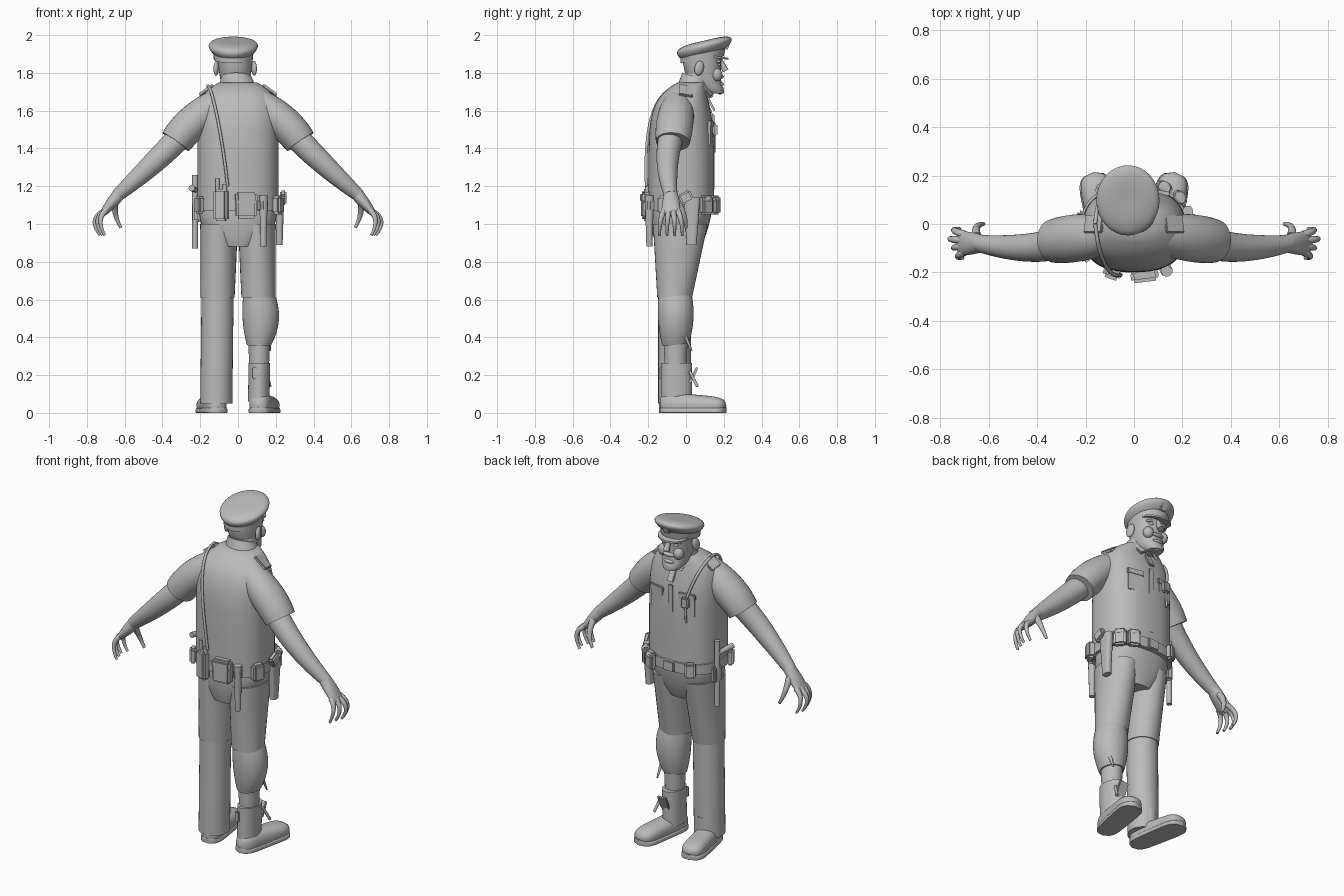
import bpy, bmesh, math
from mathutils import Vector, Euler

cube = bpy.data.objects.get("Cube")
if cube:
    bpy.data.objects.remove(cube, do_unlink=True)

grey = bpy.data.materials.new("plain grey")
grey.use_nodes = True
grey.diffuse_color = (.5, .5, .5, 1)
grey.node_tree.nodes["Principled BSDF"].inputs["Base Color"].default_value = grey.diffuse_color
SIDE, FORE, UP = Vector((1, 0, 0)), Vector((0, 1, 0)), Vector((0, 0, 1))


def finish(name, bm, sharp=40):
    bmesh.ops.recalc_face_normals(bm, faces=bm.faces)
    mesh = bpy.data.meshes.new(name)
    bm.to_mesh(mesh)
    bm.free()
    mesh.materials.append(grey)
    mesh.polygons.foreach_set("use_smooth", [True] * len(mesh.polygons))
    mesh.set_sharp_from_angle(angle=math.radians(sharp))
    obj = bpy.data.objects.new(name, mesh)
    bpy.context.collection.objects.link(obj)
    return obj


def curve(*points):
    """Smooth function of t steered by the control points."""
    def at(t):
        row = [Vector(p) for p in points]
        while len(row) > 1:
            row = [a.lerp(b, t) for a, b in zip(row, row[1:])]
        return row[0]
    return at


def oval(angle, power):
    """Point on a unit oval, squarer for a higher power."""
    c, s = math.cos(angle), math.sin(angle)
    return math.copysign(abs(c) ** (2 / power), c), math.copysign(abs(s) ** (2 / power), s)


def sweep(name, path, size, ref=SIDE, axis=None, s=1, power=2, tilt=0, floor=None, steps=16, sides=32):
    """Skin along a path; size gives the radius along ref and across it."""
    bm = bmesh.new()
    loops = []
    for i in range(steps + 1):
        t = i / steps
        mid = Vector(path(t))
        along = axis or (Vector(path(t + .01)) - Vector(path(t - .01))).normalized()
        u = (ref - along * ref.dot(along)).normalized()
        v = along.cross(u)
        wide, deep = size(t)
        loop = []
        for k in range(sides):
            c, d = oval(math.tau * k / sides, power)
            p = mid + u * c * wide + v * d * deep
            p.z += tilt * (p.y - mid.y)
            p.z = p.z if floor is None else max(p.z, floor)
            p.x *= s
            loop.append(bm.verts.new(p))
        loops.append(loop)
    for low, high in zip(loops, loops[1:]):
        for k in range(sides):
            j = (k + 1) % sides
            bm.faces.new((low[k], low[j], high[j], high[k]))
    bm.faces.new(loops[0])
    bm.faces.new(loops[-1])
    return finish(name, bm)


def rod(name, path, radius, tip=None, ref=FORE, s=1):
    return sweep(name, path, curve((radius, radius), (tip or radius, tip or radius)), ref, s=s, sides=10)


def place(obj, at, turn, s):
    x, y, z = at
    pitch, roll, yaw = (math.radians(a) for a in turn)
    obj.location = (s * x, y, z)
    obj.rotation_euler = Euler((pitch, s * roll, s * yaw))
    return obj


def box(name, at, size, turn=(0, 0, 0), s=1):
    bm = bmesh.new()
    bmesh.ops.create_cube(bm, size=1)
    bmesh.ops.scale(bm, vec=size, verts=bm.verts)
    bmesh.ops.bevel(bm, geom=bm.edges[:], offset=min(size) / 4, segments=2, affect='EDGES')
    return place(finish(name, bm), at, turn, s)


def ball(name, at, size, turn=(0, 0, 0), s=1):
    bm = bmesh.new()
    bmesh.ops.create_uvsphere(bm, u_segments=16, v_segments=10, radius=1)
    bmesh.ops.scale(bm, vec=size, verts=bm.verts)
    return place(finish(name, bm, 80), at, turn, s)


def pair(build, name, *args, **options):
    for side, s in (("left", 1), ("right", -1)):
        build(side + "_" + name, *args, s=s, **options)


# Shirt, hips and belt
def shirt_size(t):
    return .215 - .115 * t ** 12, .174 - .1 * t ** 6


sweep("shirt", lambda t: (0, -.025 + .055 * t ** 12, 1.08 + .67 * t), shirt_size,
      axis=UP, power=2.5, steps=32, sides=48)
sweep("hips", curve((0, -.04, .88), (0, -.02, 1.1)), curve((.1, .12), (.23, .16), (.2, .16)),
      axis=UP, power=2.4)
BELT = Vector((.22, .18))
sweep("belt", curve((0, -.02, 1.07), (0, -.02, 1.13)), lambda t: BELT, axis=UP, power=2.5, sides=48)
box("belt_buckle", (0, .16, 1.1), (.07, .02, .06))

# Neck, collar, tie and shirt front
sweep("neck", curve((0, .04, 1.7), (-.01, .07, 1.8)), lambda t: (.075, .07), axis=UP)
sweep("collar", curve((0, .045, 1.72), (-.01, .05, 1.78)), curve((.1, .085), (.08, .07)),
      axis=UP, tilt=-.3)
pair(box, "collar_point", (.04, .12, 1.7), (.06, .016, .05), (30, 30, -15))
box("tie_knot", (0, .13, 1.69), (.035, .025, .04), (25, 0, 0))
box("tie", (0, .13, 1.64), (.04, .012, .09), (28, 0, 0))
box("button_placket", (0, .146, 1.38), (.03, .01, .4))
pair(box, "chest_pocket", (.1, .13, 1.47), (.09, .012, .11), (0, 0, -10))
pair(box, "pocket_flap", (.1, .132, 1.53), (.1, .016, .035), (0, 0, -10))
pair(box, "epaulette", (.165, 0, 1.705), (.09, .075, .015), (-12, 36, 0))


# Head with a narrowing jaw, and the face
def head_size(t):
    swell = (t + .02) ** .2
    return .097 * swell, .108 * swell


HEAD_X = -.015
sweep("head", lambda t: (HEAD_X, .085 + .065 * (1 - t) ** 4, 1.69 + .23 * t), head_size, axis=UP, power=2.2)


def feature(name, across, z, size, roll=0, s=1):
    ball(name, (HEAD_X + s * across, .18 - 7 * across ** 2, z), size, (0, s * roll, 0))


rod("nose", curve((HEAD_X, .18, 1.87), (HEAD_X, .21, 1.81)), .012, .018, SIDE)
feature("upper_lip", 0, 1.78, (.04, .02, .012))
feature("lower_lip", 0, 1.74, (.035, .02, .012))
feature("chin", 0, 1.71, (.035, .02, .024))
pair(feature, "brow", .04, 1.862, (.03, .016, .01), 10)
pair(feature, "eye", .038, 1.842, (.016, .014, .01))
pair(feature, "cheek", .05, 1.79, (.03, .03, .035))
for s in (-1, 1):
    ball("ear", (HEAD_X + s * .1, .07, 1.825), (.014, .025, .04), (-12, 0, s * 15))

# Peaked cap
CAP_X = -.025
sweep("cap_band", curve((CAP_X, .085, 1.87), (CAP_X, .09, 1.92)), curve((.103, .115), (.108, .12)),
      axis=UP, tilt=.16)
sweep("cap_crown", curve((CAP_X, .09, 1.9), (CAP_X, .1, 1.94), (CAP_X, .1, 1.98), (CAP_X, .1, 1.97)),
      curve((.1, .115), (.15, .165), (.15, .165), (.01, .01)), axis=UP, tilt=.23)
sweep("cap_visor", curve((CAP_X, .155, 1.88), (CAP_X, .155, 1.89)), lambda t: (.09, .07),
      axis=UP, tilt=-.15)
box("cap_badge", (CAP_X, .22, 1.945), (.04, .016, .045), (-20, 0, 0))

# Arms and hands
WRIST = Vector((.64, -.08, 1.15))
pair(sweep, "sleeve", curve((.1, -.04, 1.64), (.25, -.06, 1.55), (.33, -.07, 1.435)),
     curve((.08, .08), (.11, .1), (.09, .085)), FORE)
pair(sweep, "forearm", curve((.28, -.07, 1.49), (.42, -.12, 1.34), WRIST),
     curve((.066, .066), (.065, .068), (.035, .034)), FORE)
pair(sweep, "palm", curve(WRIST - Vector((.02, 0, -.02)), WRIST + Vector((.08, 0, -.1))),
     curve((.033, .034), (.05, .035), (.05, .015)), FORE)
for k in range(4):
    spread = .04 * k - .06
    knuckle = WRIST + Vector((.06, -spread * .6, -.08))
    reach = .05 - .012 * abs(k - 1)
    pair(rod, "finger", curve(knuckle, knuckle + Vector((reach * 2, -spread * .4, -.04)),
                              knuckle + Vector((reach - .02, -spread * .4, -.13))), .017, .007)
pair(rod, "thumb", curve(WRIST + Vector((.01, .03, -.03)), WRIST + Vector((.02, .08, -.1)),
                         WRIST + Vector((-.02, .08, -.17))), .02, .008)

# Trousers: both thighs, one whole lower leg, one torn short
pair(sweep, "thigh", curve((.1, -.03, 1), (.108, -.06, .61)), curve((.1, .145), (.09, .092)), axis=UP)
sweep("lower_trouser", curve((-.108, -.06, .64), (-.115, -.06, .05)), lambda t: (.085, .087), axis=UP)
sweep("torn_trouser", curve((.11, -.06, .64), (.13, -.05, .5), (.112, -.055, .36)),
      curve((.08, .085), (.12, .11), (.065, .07)), axis=UP, tilt=.1)
rod("torn_strip", curve((.165, -.01, .42), (.17, .03, .33)), .012, .004)
sweep("shin", curve((.112, -.055, .42), (.112, -.055, .2)), curve((.06, .065), (.05, .056)), axis=UP)

# Boots with rounded heel and toe
FOOT = curve((.105, -.142, .04), (.168, .213, .04))


def foot_size(t):
    ends = math.sqrt(max(0, 1 - abs(2 * t - 1) ** 6)) + .05
    return ends * (.054 + .01 * t), ends * (.07 - .03 * t)


pair(sweep, "boot_foot", FOOT, foot_size, power=2.4, floor=0, steps=32)
pair(sweep, "boot_sole", lambda t: FOOT(t) * Vector((1, 1, 0)).length / math.sqrt(2) - UP * .03,
     lambda t: (foot_size(t)[0] * 1.08, .02), power=4, floor=0, steps=32)
sweep("tall_boot_shaft", curve((.113, -.05, .265), (.11, -.05, .06)), lambda t: (.057, .083), axis=UP)
sweep("shoe_ankle", curve((-.113, -.05, .17), (-.113, -.05, .06)), lambda t: (.06, .08), axis=UP)
box("boot_flap", (.12, .04, .2), (.06, .014, .09), (-25, 0, 0))
rod("boot_lace", curve((.15, .02, .22), (.17, .06, .14)), .008)
box("boot_clasp", (.09, -.135, .21), (.025, .014, .06))

# Shoulder microphone with its cable over the shoulder and down the back
SHOULDER = (-.16, 0, 1.73)
rod("front_cable", curve((-.1, .15, 1.5), (-.15, .13, 1.68), SHOULDER), .008, ref=SIDE)
rod("back_cable", curve(SHOULDER, (-.14, -.2, 1.74), (-.08, -.22, 1.45), (-.055, -.21, 1.2)), .008, ref=SIDE)
box("microphone", (-.1, .15, 1.5), (.045, .03, .065), (0, 0, 8))
rod("microphone_cord", curve((-.1, .15, 1.47), (-.105, .15, 1.38)), .006, ref=SIDE)


# Belt gear, each item placed by its angle around the waist
def around(angle, z, out=.01):
    c, d = oval(math.radians(angle), 2.5)
    return Vector((c * (BELT.x + out), d * (BELT.y + out) - .02, z))


def pouch(name, angle, width, height, depth=.05, z=1.1, out=.01):
    box(name, around(angle, z, out), (width, depth, height), (0, 0, angle - 90))


def post(name, angle, top, bottom, radius, tip=None, out=.01):
    rod(name, curve(around(angle, top, out), around(angle, bottom, out)), radius, tip)


pouch("back_pouch", -83, .11, .14)
pouch("back_pouch_lid", -83, .115, .055, z=1.14, out=.015)
pouch("radio", -108, .075, .17)
post("radio_aerial", -113, 1.24, 1.1, .01)
post("radio_knob", -103, 1.21, 1.1, .012)
pouch("torch_loop", -60, .05, .07)
post("torch", -60, 1.15, .88, .024, .016, out=.015)
pouch("hip_pouch", -25, .07, .1)
pouch("small_back_pouch", -150, .06, .09, .04)
pouch("small_front_pouch", 120, .06, .09, .04)
for angle in (38, 62):
    pouch("front_pouch", angle, .07, .1, .04)
    ball("pouch_dome", around(angle, 1.13), (.035, .025, .02), (0, 0, angle - 90))
sweep("holster", curve((.222, .03, 1.14), (.218, .03, .89)), curve((.022, .045), (.018, .026)),
      axis=UP, power=3)
box("pistol_grip", (.24, 0, 1.14), (.035, .07, .06), (25, 0, 0))
pouch("baton_holder", 170, .06, .1, .04, z=1.06, out=0)
post("baton", 170, 1.26, .87, .016)
rod("baton_handle", curve((-.226, .02, 1.18), (-.245, -.09, 1.19)), .014, .017, SIDE)
